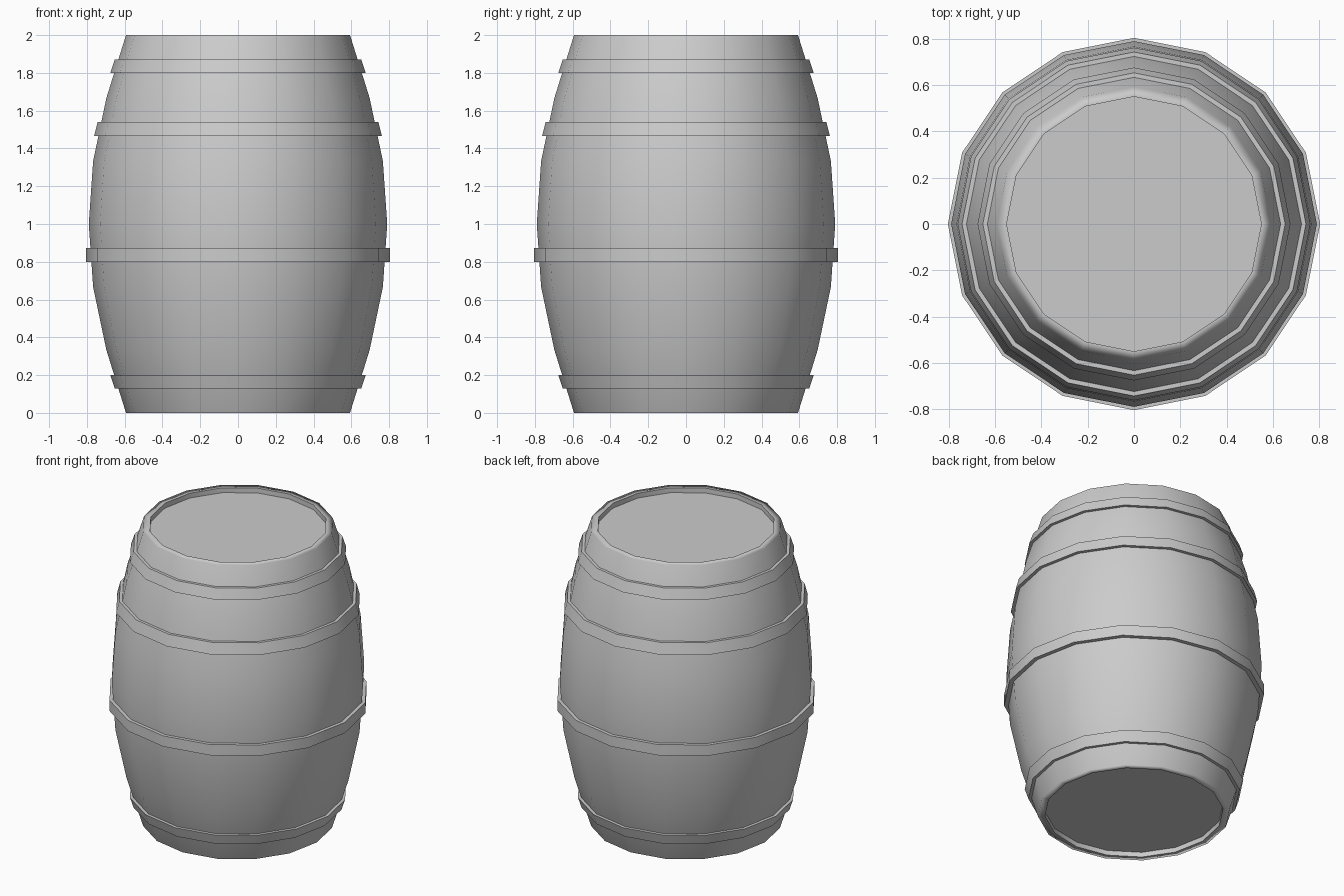
import bpy, bmesh, math

if "Cube" in bpy.data.objects:
    bpy.data.objects.remove(bpy.data.objects["Cube"])

SIDES = 16


def revolve(name, profile, closed=False, smooth=40):
    """Spin an (r, z) profile around z; open profiles are capped at both ends."""
    bm = bmesh.new()
    rings = []
    for r, z in profile:
        rings.append([bm.verts.new((r * math.cos(2 * math.pi * i / SIDES),
                                    r * math.sin(2 * math.pi * i / SIDES), z))
                      for i in range(SIDES)])
    pairs = list(zip(rings, rings[1:]))
    if closed:
        pairs.append((rings[-1], rings[0]))
    else:
        bm.faces.new(rings[0])
        bm.faces.new(rings[-1])
    for a, b in pairs:
        for i in range(SIDES):
            j = (i + 1) % SIDES
            bm.faces.new((a[i], a[j], b[j], b[i]))
    bmesh.ops.recalc_face_normals(bm, faces=bm.faces)
    mesh = bpy.data.meshes.new(name)
    bm.to_mesh(mesh)
    bm.free()
    obj = bpy.data.objects.new(name, mesh)
    bpy.context.collection.objects.link(obj)
    bpy.ops.object.select_all(action='DESELECT')
    bpy.context.view_layer.objects.active = obj
    obj.select_set(True)
    bpy.ops.object.shade_smooth_by_angle(angle=math.radians(smooth))
    return obj


# Barrel body: bulging staves with a recessed lid at each end
lower = [(0.55, 0.033), (0.55, 0.0), (0.593, 0.0), (0.697, 1 / 3), (0.767, 2 / 3)]
upper = [(r, 2 - z) for r, z in reversed(lower)]
body = revolve("barrel_body", lower + [(0.79, 1.0)] + upper, smooth=80)

# Rims take the shading of the large stave faces
weighted = body.modifiers.new("weighted_normals", 'WEIGHTED_NORMAL')
weighted.keep_sharp = True

# Hoops: bottom z, top z, bottom radius, top radius
hoops = [
    (0.13, 0.20, 0.653, 0.676),
    (0.80, 0.873, 0.804, 0.804),
    (1.465, 1.54, 0.762, 0.743),
    (1.80, 1.87, 0.676, 0.653),
]
for n, (z0, z1, r0, r1) in enumerate(hoops, 1):
    t = 0.03
    revolve(f"hoop_{n}", [(r0 - t, z0), (r0, z0), (r1, z1), (r1 - t, z1)], closed=True)
